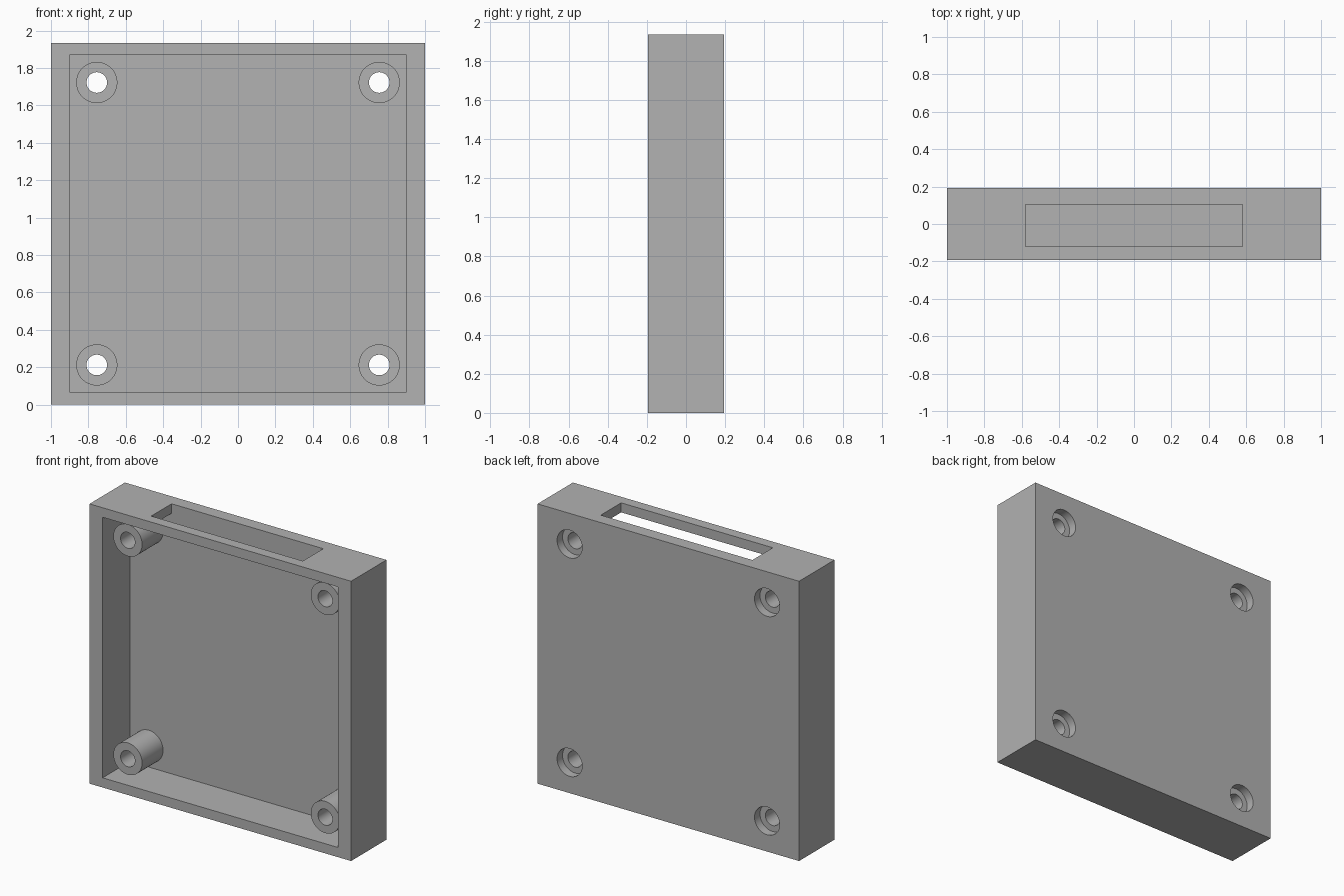
import bpy, math

if "Cube" in bpy.data.objects:
    bpy.data.objects.remove(bpy.data.objects["Cube"], do_unlink=True)

HALF_DEPTH = 0.193
FLOOR_Y = 0.103
HEIGHT = 1.934
HOLES = [(x, z) for x in (-0.755, 0.755) for z in (0.212, 1.722)]

grey = bpy.data.materials.new("plain_grey")
grey.use_nodes = True
colour = (0.445, 0.445, 0.445, 1)
grey.diffuse_color = colour
grey.node_tree.nodes["Principled BSDF"].inputs["Base Color"].default_value = colour


def box(name, x, y, z):
    """Block spanning the given (min, max) ranges."""
    spans = (x, y, z)
    bpy.ops.mesh.primitive_cube_add(size=1, location=[sum(s) / 2 for s in spans])
    ob = bpy.context.object
    ob.name = name
    ob.scale = [s[1] - s[0] for s in spans]
    bpy.ops.object.transform_apply(location=True, scale=True)
    ob.data.materials.append(grey)
    return ob


def rod(name, radius, y, x, z):
    """Cylinder along y, spanning the (min, max) range y."""
    bpy.ops.mesh.primitive_cylinder_add(
        vertices=64, radius=radius, depth=y[1] - y[0],
        location=(x, sum(y) / 2, z), rotation=(math.pi / 2, 0, 0))
    ob = bpy.context.object
    ob.name = name
    bpy.ops.object.transform_apply(location=True, rotation=True)
    ob.data.materials.append(grey)
    return ob


def cut(target, cutter):
    """Subtract the cutter and discard it."""
    mod = target.modifiers.new("cut", 'BOOLEAN')
    mod.operation, mod.solver, mod.object = 'DIFFERENCE', 'EXACT', cutter
    bpy.ops.object.select_all(action='DESELECT')
    bpy.context.view_layer.objects.active = target
    target.select_set(True)
    bpy.ops.object.modifier_apply(modifier=mod.name)
    bpy.data.objects.remove(cutter, do_unlink=True)


# Case: open at the front, with a slot through the top wall
case = box("case", (-1, 1), (-HALF_DEPTH, HALF_DEPTH), (0, HEIGHT))
cut(case, box("cavity_cutter", (-0.9, 0.9), (-0.5, FLOOR_Y), (0.067, 1.868)))
cut(case, box("slot_cutter", (-0.58, 0.58), (-0.12, FLOOR_Y), (1.7, 2.2)))

# Screw holes with counterbores on the back, and a hollow boss on each
parts = [case]
for i, (x, z) in enumerate(HOLES):
    cut(case, rod("hole_cutter", 0.055, (-0.5, 0.5), x, z))
    cut(case, rod("counterbore_cutter", 0.096, (HALF_DEPTH - 0.06, 0.5), x, z))
    boss = rod(f"screw_boss_{i + 1}", 0.11, (-0.126, FLOOR_Y), x, z)
    cut(boss, rod("boss_hole_cutter", 0.055, (-0.5, 0.5), x, z))
    parts.append(boss)

# Smooth the round walls, keep edges sharp
bpy.ops.object.select_all(action='DESELECT')
for ob in parts:
    ob.select_set(True)
bpy.context.view_layer.objects.active = case
bpy.ops.object.shade_smooth_by_angle(angle=math.radians(30))
